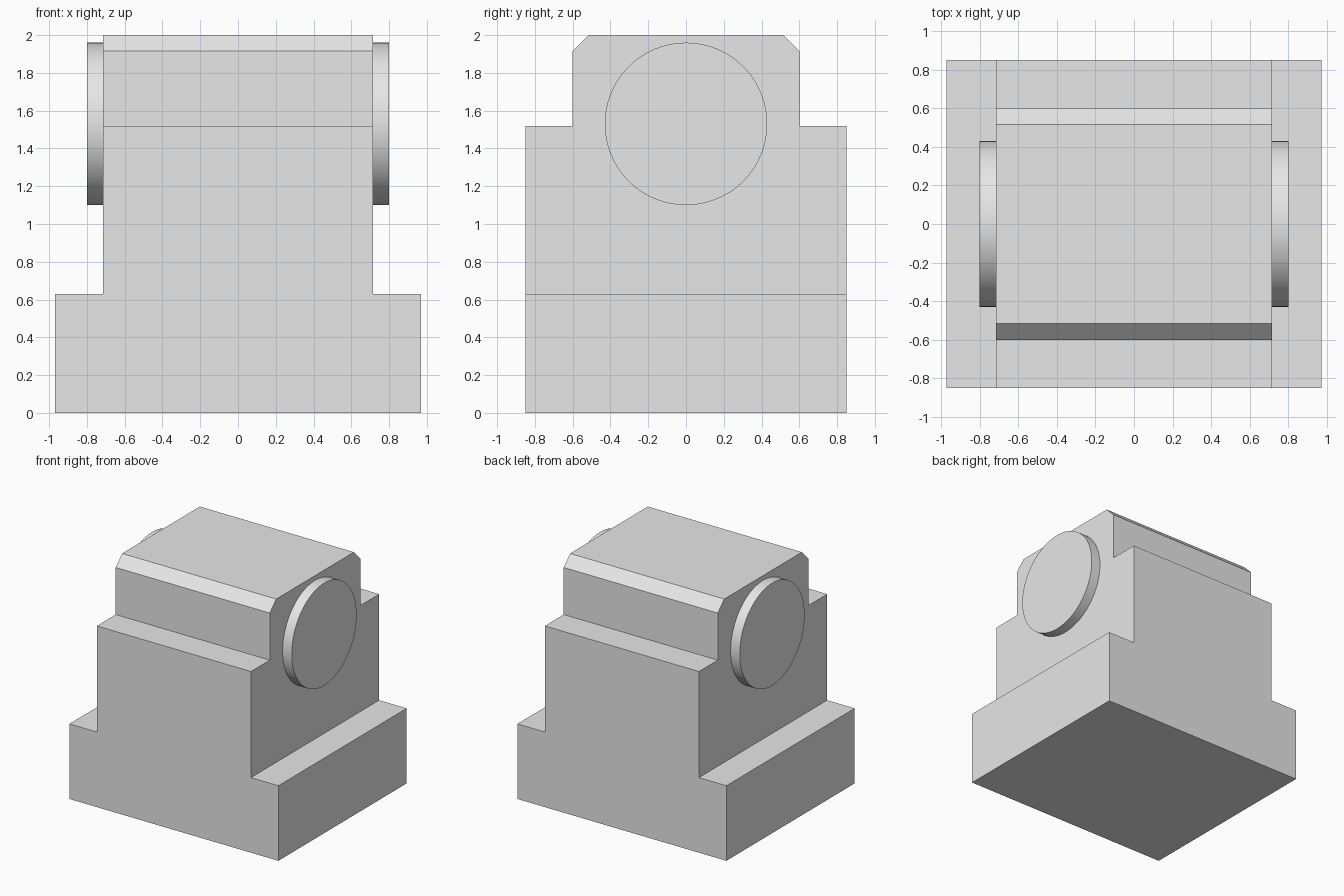
import bpy, bmesh
from math import radians
from mathutils import Matrix, Vector

if "Cube" in bpy.data.objects:
    bpy.data.objects.remove(bpy.data.objects["Cube"], do_unlink=True)

grey = bpy.data.materials.new("light_grey")
grey.use_nodes = True
grey.diffuse_color = (0.8, 0.8, 0.8, 1)
grey.node_tree.nodes["Principled BSDF"].inputs["Base Color"].default_value = (0.8, 0.8, 0.8, 1)


def add_object(name, bm):
    bmesh.ops.recalc_face_normals(bm, faces=bm.faces)
    mesh = bpy.data.meshes.new(name)
    bm.to_mesh(mesh)
    bm.free()
    mesh.materials.append(grey)
    obj = bpy.data.objects.new(name, mesh)
    bpy.context.collection.objects.link(obj)
    return obj


def symmetric_prism(name, half, axis, reach):
    """Mirror a half outline of (offset, z) and extrude it along axis 0 (x) or 1 (y)."""
    outline = half + [(-a, z) for a, z in reversed(half)]
    bm = bmesh.new()
    verts = [bm.verts.new((-reach, a, z) if axis == 0 else (a, -reach, z)) for a, z in outline]
    face = bm.faces.new(verts)
    new = bmesh.ops.extrude_face_region(bm, geom=[face])["geom"]
    shift = Vector((2 * reach, 0, 0)) if axis == 0 else Vector((0, 2 * reach, 0))
    bmesh.ops.translate(bm, vec=shift, verts=[v for v in new if isinstance(v, bmesh.types.BMVert)])
    return add_object(name, bm)


# Housing: wide foot and narrow column, trimmed to the stepped, chamfered side outline
housing = symmetric_prism("housing", [(0.97, 0), (0.97, 0.63), (0.715, 0.63), (0.715, 2.2)], 1, 1.2)
trim = symmetric_prism("side_outline_cutter", [(0.85, -0.2), (0.85, 1.52), (0.6, 1.52),
                                               (0.6, 1.915), (0.515, 2)], 0, 1.2)
trim.hide_render = True
cut = housing.modifiers.new("side_outline", 'BOOLEAN')
cut.operation = 'INTERSECT'
cut.solver = 'EXACT'
cut.object = trim
bpy.context.view_layer.objects.active = housing
housing.select_set(True)
bpy.ops.object.modifier_apply(modifier=cut.name)
bpy.data.objects.remove(trim, do_unlink=True)

# Round bosses on both sides
for side, sign in (("left", 1), ("right", -1)):
    bm = bmesh.new()
    bmesh.ops.create_cone(bm, cap_ends=True, segments=96, radius1=0.43, radius2=0.43, depth=0.12,
                          matrix=Matrix.Translation((sign * 0.74, 0, 1.53)) @ Matrix.Rotation(radians(90), 4, 'Y'))
    boss = add_object(side + "_boss", bm)
    bpy.ops.object.select_all(action='DESELECT')
    boss.select_set(True)
    bpy.context.view_layer.objects.active = boss
    bpy.ops.object.shade_smooth_by_angle(angle=radians(30))
